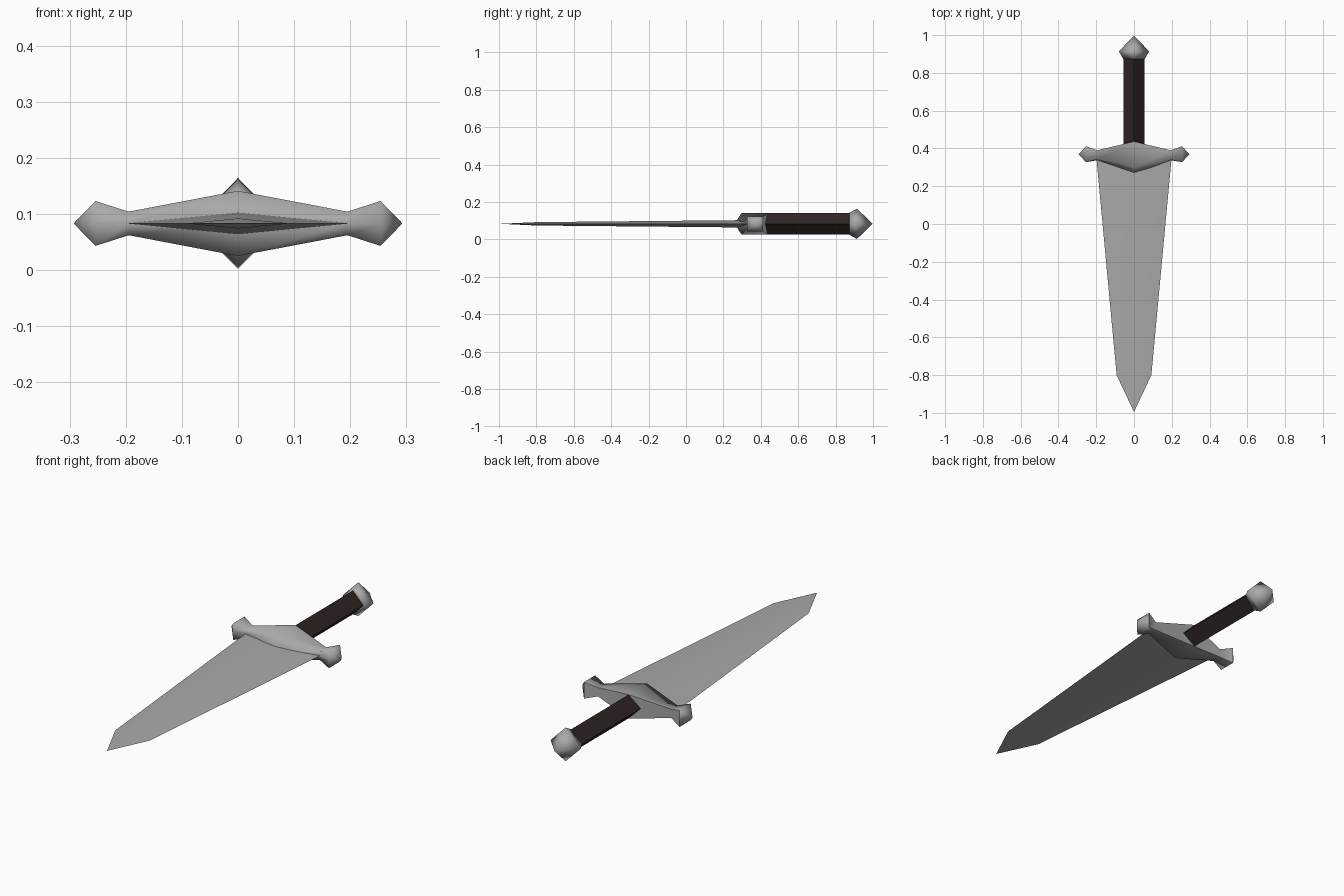
import bpy, bmesh, math
from mathutils import Vector

if "Cube" in bpy.data.objects:
    bpy.data.objects.remove(bpy.data.objects["Cube"])

MID = 0.083  # height of the dagger's centre plane


def material(name, rgb):
    m = bpy.data.materials.new(name)
    m.diffuse_color = (*rgb, 1)
    m.use_nodes = True
    m.node_tree.nodes["Principled BSDF"].inputs["Base Color"].default_value = m.diffuse_color
    return m


steel = material("steel grey", (0.40, 0.40, 0.40))
leather = material("dark leather", (0.030, 0.018, 0.018))


def loft(name, rings, mat, angle):
    """Skin a row of point rings; a one-point ring closes to a tip."""
    bm = bmesh.new()
    loops = [[bm.verts.new(Vector(p) + Vector((0, 0, MID))) for p in r] for r in rings]
    for a, b in zip(loops, loops[1:]):
        n = max(len(a), len(b))
        for i in range(n):
            j = (i + 1) % n
            if len(a) == 1:
                bm.faces.new((a[0], b[i], b[j]))
            elif len(b) == 1:
                bm.faces.new((a[i], a[j], b[0]))
            else:
                bm.faces.new((a[i], a[j], b[j], b[i]))
    for end in (loops[0], loops[-1]):
        if len(end) > 2:
            bm.faces.new(end)
    bmesh.ops.recalc_face_normals(bm, faces=bm.faces[:])
    mesh = bpy.data.meshes.new(name)
    bm.to_mesh(mesh)
    bm.free()
    mesh.materials.append(mat)
    ob = bpy.data.objects.new(name, mesh)
    bpy.context.collection.objects.link(ob)
    bpy.ops.object.select_all(action='DESELECT')
    ob.select_set(True)
    bpy.context.view_layer.objects.active = ob
    bpy.ops.object.shade_smooth_by_angle(angle=math.radians(angle))
    return ob


def diamond(y, w, h):
    """Diamond cross-section across the length of the dagger."""
    return [(w, y, 0), (0, y, h), (-w, y, 0), (0, y, -h)]


def guard_ring(x, nose, front, back, h):
    """Five-sided guard section with a pointed nose toward the blade."""
    return [(x, nose, 0), (x, front, h), (x, back, h), (x, back, -h), (x, front, -h)]


# Blade: tapering diamond bar with a pointed tip
loft("blade", [[(0, -0.995, 0)], diamond(-0.80, 0.092, 0.009),
               diamond(0.36, 0.20, 0.02)], steel, 40)

# Crossguard: thick centre, narrow necks, square bulbs with pointed ends
half = [(0.195, 0.338, 0.342, 0.39, 0.021), (0.254, 0.327, 0.327, 0.412, 0.04)]
tip = [(0.293, 0.369, 0)]
right = [guard_ring(*s) for s in half] + [tip]
left = [[(-x, y, z) for x, y, z in r] for r in reversed(right)]
loft("crossguard", left + [guard_ring(0, 0.26, 0.297, 0.437, 0.058)] + right, steel, 65)

# Grip: four-sided bar set on its edge
loft("grip", [diamond(0.42, 0.056, 0.057), diamond(0.876, 0.056, 0.057)], leather, 30)

# Pommel: four-sided flared cap with a pointed end
loft("pommel", [diamond(0.873, 0.057, 0.058), diamond(0.914, 0.08, 0.081),
                [(0, 0.998, 0)]], steel, 95)
